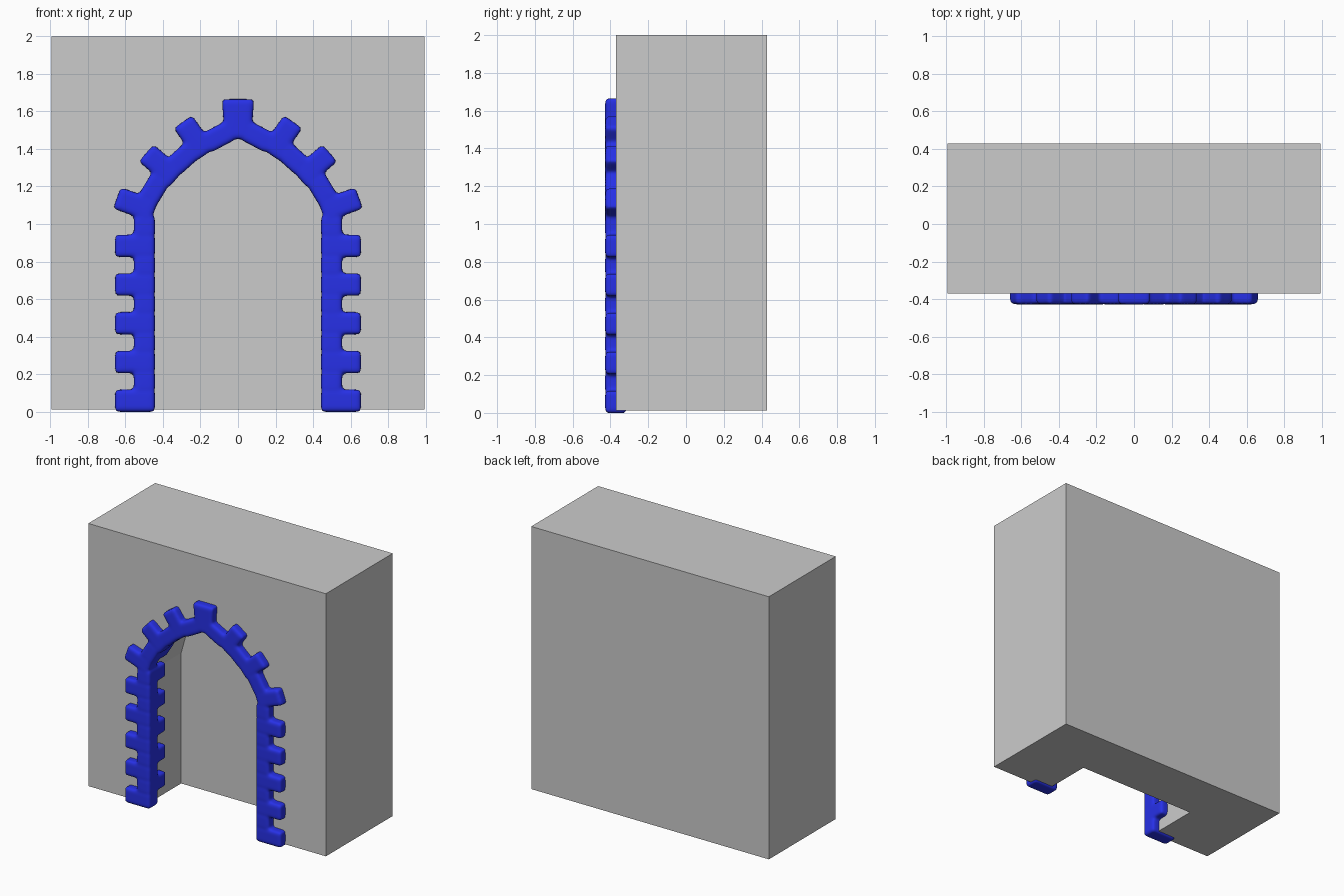
import bpy, bmesh
from math import radians
from mathutils import Matrix, Vector

cube = bpy.data.objects.get("Cube")
if cube:
    bpy.data.objects.remove(cube)


def material(name, rgb):
    m = bpy.data.materials.new(name)
    m.use_nodes = True
    m.diffuse_color = (*rgb, 1)
    m.node_tree.nodes["Principled BSDF"].inputs["Base Color"].default_value = (*rgb, 1)
    return m


def make_object(name, bm, mat=None):
    bmesh.ops.recalc_face_normals(bm, faces=bm.faces)
    mesh = bpy.data.meshes.new(name)
    bm.to_mesh(mesh)
    bm.free()
    ob = bpy.data.objects.new(name, mesh)
    bpy.context.collection.objects.link(ob)
    if mat:
        mesh.materials.append(mat)
    return ob


def box(bm, low, high):
    low, high = Vector(low), Vector(high)
    m = Matrix.Translation((low + high) / 2) @ Matrix.Diagonal((*(high - low), 1))
    return bmesh.ops.create_cube(bm, size=1, matrix=m)["verts"]


grey = material("wall_grey", (0.6, 0.6, 0.6))
blue = material("trim_blue", (0.02, 0.03, 0.8))

FRONT, BACK, NICHE = -0.37, 0.43, 0.03
EDGE = 0.497

# Right half of the pointed arch: x, z, tilt; long and short stones alternate
arch = [(EDGE, 1.085, 20), (0.445, 1.185, 31), (0.37, 1.275, 41),
        (0.29, 1.35, 48), (0.203, 1.415, 55), (0.105, 1.463, 62)]
apex = (0, 1.507)

# Wall block with a pointed niche cut into its front
bm = bmesh.new()
box(bm, (-0.995, FRONT, 0.012), (0.995, BACK, 2))
wall = make_object("wall", bm, grey)

half = [(EDGE, -0.2), (EDGE, 1.0)] + [p[:2] for p in arch[1:]]
outline = half + [apex] + [(-x, z) for x, z in reversed(half)]
bm = bmesh.new()
face = bm.faces.new([bm.verts.new((x, FRONT - 0.2, z)) for x, z in outline])
out = bmesh.ops.extrude_face_region(bm, geom=[face])["geom"]
for v in out:
    if isinstance(v, bmesh.types.BMVert):
        v.co.y = NICHE
cutter = make_object("niche_cutter", bm)
cutter.hide_render = True

cut = wall.modifiers.new("niche", "BOOLEAN")
cut.object, cut.operation, cut.solver = cutter, "DIFFERENCE", "EXACT"
bpy.context.view_layer.objects.active = wall
bpy.ops.object.modifier_apply(modifier=cut.name)
bpy.data.objects.remove(cutter)


def stone(bm, x, z, tilt, height, long_front, side, flare=1.0):
    """Rounded edge stone, reaching along the wall front or into the niche."""
    reach = 0.158 if long_front else 0.058
    depth = -0.315 if long_front else -0.222
    part = bmesh.new()
    verts = box(part, (-0.054, FRONT - 0.058, -height / 2), (reach, depth, height / 2))
    for v in verts:
        if v.co.x > 0:
            v.co.z *= flare
    bmesh.ops.bevel(part, geom=part.edges[:], offset=0.016, segments=2,
                    profile=0.5, affect="EDGES")
    part.transform(Matrix.Translation((x, 0, z)) @ Matrix.Rotation(-radians(tilt), 4, "Y"))
    part.transform(Matrix.Diagonal((side, 1, 1, 1)))
    bmesh.ops.recalc_face_normals(part, faces=part.faces)
    temp = bpy.data.meshes.new("stone")
    part.to_mesh(temp)
    part.free()
    bm.from_mesh(temp)
    bpy.data.meshes.remove(temp)


# Stone trim: jambs, arch and keystone merged into one soft shape
bm = bmesh.new()
for side in (-1, 1):
    for i in range(10):
        long_front = i % 2 == 0
        stone(bm, EDGE, 0.058 + 0.1032 * i, 0, 0.118 if long_front else 0.114,
              long_front, side)
    for i, (x, z, tilt) in enumerate(arch):
        stone(bm, x, z, tilt, 0.12 if i % 2 == 0 else 0.15, i % 2 == 0, side)
stone(bm, *apex, 90, 0.14, True, 1, 1.22)
trim = make_object("stone_trim", bm, blue)
merge = trim.modifiers.new("merge", "REMESH")
merge.mode, merge.voxel_size, merge.use_smooth_shade = "VOXEL", 0.01, True
soften = trim.modifiers.new("soften", "SMOOTH")
soften.factor, soften.iterations = 0.5, 6
